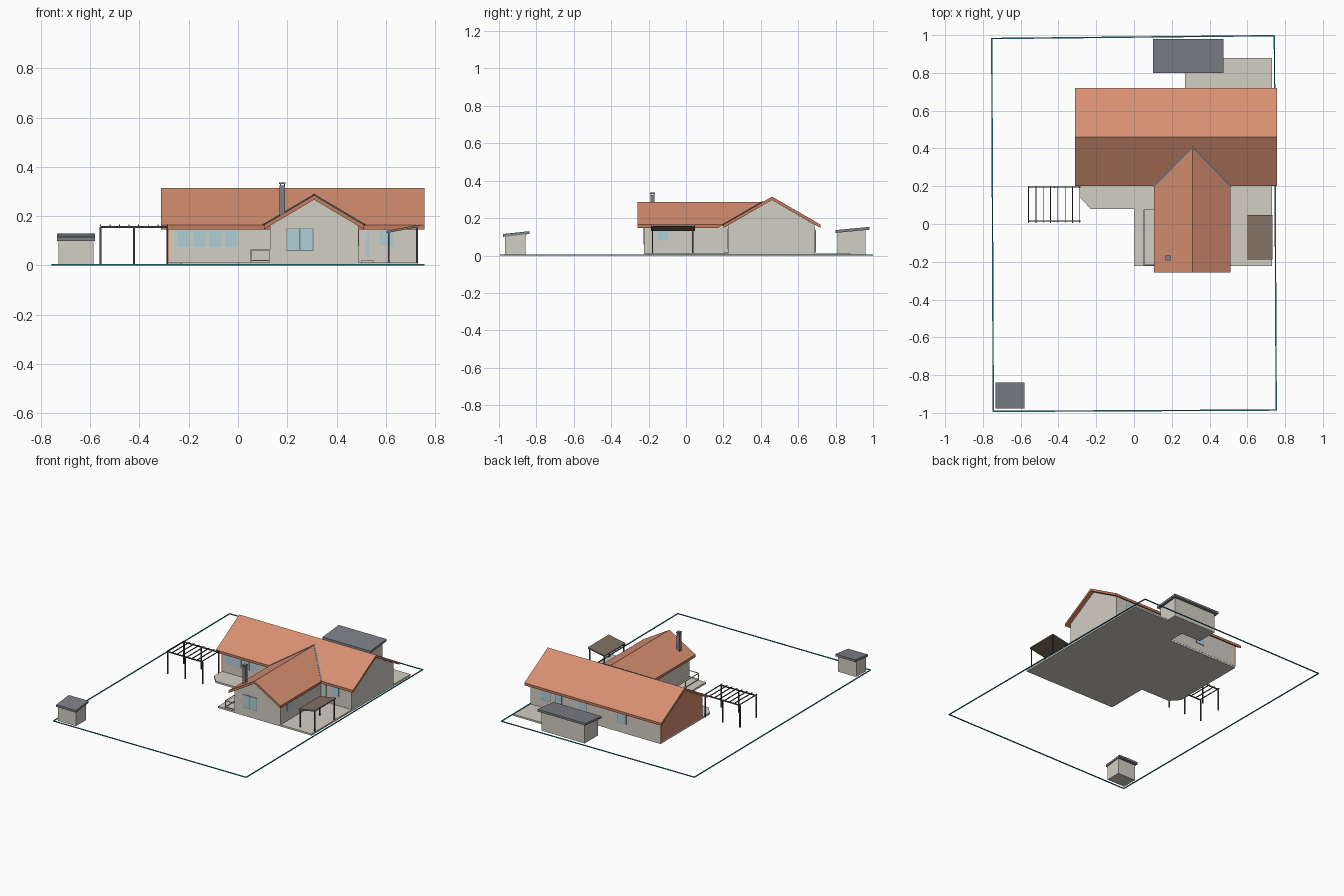
import bpy, bmesh
from mathutils import Vector, Matrix

cube = bpy.data.objects.get("Cube")
if cube:
    bpy.data.objects.remove(cube, do_unlink=True)


def material(name, r, g, b):
    m = bpy.data.materials.new(name)
    m.use_nodes = True
    m.diffuse_color = (r, g, b, 1)
    m.node_tree.nodes["Principled BSDF"].inputs["Base Color"].default_value = (r, g, b, 1)
    return m


TILE = material("terracotta tile", 0.68, 0.275, 0.165)
TRIM = material("orange trim", 0.56, 0.2, 0.11)
PLASTER = material("warm grey plaster", 0.65, 0.62, 0.555)
SLATE = material("slate grey", 0.21, 0.215, 0.245)
METAL = material("dark metal", 0.065, 0.065, 0.07)
GLASS = material("pale blue glass", 0.43, 0.62, 0.69)
TEAL = material("teal line", 0.02, 0.26, 0.32)
PANEL = material("brown panel", 0.22, 0.165, 0.125)


def finish(name, bm, *mats):
    bmesh.ops.recalc_face_normals(bm, faces=bm.faces)
    if len(mats) > 1:  # second material on everything that does not face up
        for f in bm.faces:
            f.material_index = 0 if f.normal.z > 0.2 else 1
    me = bpy.data.meshes.new(name)
    bm.to_mesh(me)
    bm.free()
    for m in mats:
        me.materials.append(m)
    ob = bpy.data.objects.new(name, me)
    bpy.context.scene.collection.objects.link(ob)
    return ob


def box(name, lo, hi, mat):
    bm = bmesh.new()
    lo, hi = Vector(lo), Vector(hi)
    place = Matrix.Translation((lo + hi) / 2) @ Matrix.Diagonal((*(hi - lo), 1))
    bmesh.ops.create_cube(bm, size=1, matrix=place)
    return finish(name, bm, mat)


def beams(name, segments, width, mat, height=None):
    """Bars between pairs of points, in one object."""
    bm = bmesh.new()
    for p, q in segments:
        p, q = Vector(p), Vector(q)
        turn = (q - p).to_track_quat('Z', 'Y').to_matrix().to_4x4()
        size = Matrix.Diagonal((width, height or width, (q - p).length + width * 0.5, 1))
        bmesh.ops.create_cube(bm, size=1, matrix=Matrix.Translation((p + q) / 2) @ turn @ size)
    return finish(name, bm, mat)


def loft(name, ring_a, ring_b, *mats):
    """Closed prism between two matching outlines."""
    bm = bmesh.new()
    a = [bm.verts.new(p) for p in ring_a]
    b = [bm.verts.new(p) for p in ring_b]
    bm.faces.new(a)
    bm.faces.new(b[::-1])
    for i in range(len(a)):
        j = (i + 1) % len(a)
        bm.faces.new((a[i], a[j], b[j], b[i]))
    return finish(name, bm, *mats)


def chevron(mid, half, ridge, eave, thick):
    top = [(mid - half, eave), (mid, ridge), (mid + half, eave)]
    return top + [(u, z - thick) for u, z in reversed(top)]


def gable(mid, half, ridge, eave, base):
    return [(mid - half, base), (mid - half, eave), (mid, ridge), (mid + half, eave), (mid + half, base)]


# Plot outline
corners = [(-0.753, 0.982, 0.003), (0.743, 0.997, 0.003), (0.753, -0.985, 0.003), (-0.745, -0.992, 0.003)]
beams("plot_outline", list(zip(corners, corners[1:] + corners[:1])), 0.007, TEAL, 0.005)

# Floor slab with terraces
FLOOR = 0.012
outline = [(0, -0.223), (0.73, -0.223), (0.73, 0.88), (0.27, 0.88), (0.27, 0.69), (-0.285, 0.69),
           (-0.285, 0.14), (-0.23, 0.08), (0, 0.08)]
loft("floor_slab", [(x, y, 0) for x, y in outline], [(x, y, FLOOR) for x, y in outline], PLASTER)

# Main house
R_MID, R_TOP, SLOPE, THICK = 0.46, 0.315, 0.577, 0.018
wall = gable(R_MID - 0.002, 0.233, R_TOP - THICK + 0.001, 0.163, FLOOR)
loft("main_walls", [(-0.28, y, z) for y, z in wall], [(0.73, y, z) for y, z in wall], PLASTER)
loft("end_cladding", [(-0.287, y, z) for y, z in wall], [(-0.28, y, z) for y, z in wall], TILE)
roof = chevron(R_MID, 0.26, R_TOP, 0.165, THICK)
loft("main_roof", [(-0.312, y, z) for y, z in roof], [(0.757, y, z) for y, z in roof], TILE, TRIM)

# Front wing, its roof running back into the main slope
W_MID, W_TOP, W_FRONT = 0.309, 0.285, -0.224
wall = gable(W_MID, 0.18, W_TOP - THICK + 0.001, 0.161, FLOOR)
loft("wing_walls", [(x, W_FRONT, z) for x, z in wall], [(x, 0.24, z) for x, z in wall], PLASTER)
roof = chevron(W_MID, 0.203, W_TOP, 0.165, THICK)


def on_main(z):
    return R_MID - (R_TOP - z) / SLOPE


loft("wing_roof", [(x, -0.258, z) for x, z in roof], [(x, on_main(z), z) for x, z in roof], TILE, TRIM)
peak = (W_MID, on_main(W_TOP), W_TOP)
beams("valley_flashing", [((W_MID + s * 0.203, on_main(0.165), 0.165), peak) for s in (-1, 1)], 0.009, SLATE)

# Chimney
box("chimney", (0.169, -0.19, 0.17), (0.191, -0.168, 0.324), SLATE)
box("chimney_cap", (0.167, -0.192, 0.33), (0.193, -0.166, 0.337), SLATE)
beams("chimney_cap_legs", [((x, y, 0.32), (x, y, 0.332)) for x in (0.172, 0.188) for y in (-0.187, -0.171)],
      0.004, SLATE)


# Windows: thin plates on a wall, given by wall direction, position and span
def window(name, axis, side, at, u0, u1, z0, z1, framed=True):
    for part, grow, depth, mat in (("frame", 0.003, 0.002, SLATE), ("pane", 0, 0.003, GLASS)):
        if part == "frame" and not framed:
            continue
        d0, d1 = sorted((at - side * 0.002, at + side * depth))
        lo, hi = (u0 - grow, z0 - grow), (u1 + grow, z1 + grow)
        if axis == "y":
            box(name + "_" + part, (lo[0], d0, lo[1]), (hi[0], d1, hi[1]), mat)
        else:
            box(name + "_" + part, (d0, lo[0], lo[1]), (d1, hi[0], hi[1]), mat)


FRONT, BACK = 0.225, 0.691
for i in range(4):
    x = -0.245 + i * 0.064
    window("terrace_window_%d" % (i + 1), "y", -1, FRONT, x, x + 0.049, 0.075, 0.142, False)
for i, x in enumerate((0.199, 0.254)):
    window("wing_window_%d" % (i + 1), "y", -1, W_FRONT, x, x + 0.049, 0.062, 0.148)
window("entry_window", "y", -1, FRONT, 0.575, 0.63, 0.08, 0.142, False)
window("entry_door_light", "y", -1, FRONT, 0.52, 0.532, 0.035, 0.13, False)
window("wing_side_window", "x", 1, W_MID + 0.18, -0.15, -0.095, 0.08, 0.142, False)
for i, (x, w, z) in enumerate(((0.015, 0.06, 0.07), (0.325, 0.06, 0.07), (0.51, 0.045, 0.02), (0.61, 0.07, 0.07))):
    window("back_window_%d" % (i + 1), "y", 1, BACK, x - w / 2, x + w / 2, z, 0.135)

# Entry step and terrace railing
box("entry_step", (0.5, 0.207, 0.01), (0.55, 0.226, 0.02), PLASTER)
path = [(0.13, -0.217), (0.053, -0.217), (0.053, -0.07), (0.053, 0.075), (0.13, 0.075)]
bars = [((*a, z), (*b, z)) for a, b in zip(path, path[1:]) for z in (0.02, 0.063)]
bars += [((*p, FLOOR), (*p, 0.063)) for p in path]
beams("terrace_railing", bars, 0.004, PLASTER)

# Pergola
PX, PY = (-0.558, -0.422, -0.287), (0.015, 0.195)
beams("pergola_posts", [((x, y, 0.003), (x, y, 0.155)) for x in PX for y in PY], 0.007, METAL)
beams("pergola_beams", [((PX[0], y, 0.157), (PX[2], y, 0.157)) for y in PY], 0.005, METAL, 0.008)
rafters = [PX[0] + i * (PX[2] - PX[0]) / 7 for i in range(8)]
beams("pergola_rafters", [((x, 0.005, 0.163), (x, 0.2, 0.163)) for x in rafters], 0.004, METAL, 0.006)


# Slanted slab given by its plan and a rule for its top height
def slanted(name, x0, x1, y0, y1, height, thick, mat):
    plan = [(x0, y0), (x1, y0), (x1, y1), (x0, y1)]
    top = [(x, y, height(x, y)) for x, y in plan]
    return loft(name, [(x, y, z - thick) for x, y, z in top], top, mat)


# Side canopy
def canopy_top(x, y):
    return 0.14 + (x - 0.6) * 0.19


slanted("canopy_panel", 0.602, 0.733, -0.187, 0.048, canopy_top, 0.009, PANEL)
beams("canopy_posts", [((x, y, FLOOR), (x, y, canopy_top(x, y) - 0.005)) for x in (0.612, 0.725)
                       for y in (-0.18, 0.036)], 0.006, METAL)


# Two sheds with single-pitch roofs
def shed(name, x0, x1, y0, y1, low, high, inset):
    def top(x, y):
        return low + (high - low) * (y - y0) / (y1 - y0)
    slanted(name + "_roof", x0, x1, y0, y1, top, 0.015, SLATE)
    a, b, c, d = x0 + inset, x1 - inset, y0 + 0.01, y1 - 0.02
    plan = [(a, c), (b, c), (b, d), (a, d)]
    loft(name + "_walls", [(x, y, 0) for x, y in plan], [(x, y, top(x, y) - 0.014) for x, y in plan], PLASTER)


shed("back_shed", 0.1, 0.473, 0.8, 0.98, 0.136, 0.153, 0.018)
shed("corner_shed", -0.734, -0.58, -0.978, -0.838, 0.115, 0.13, 0.006)
